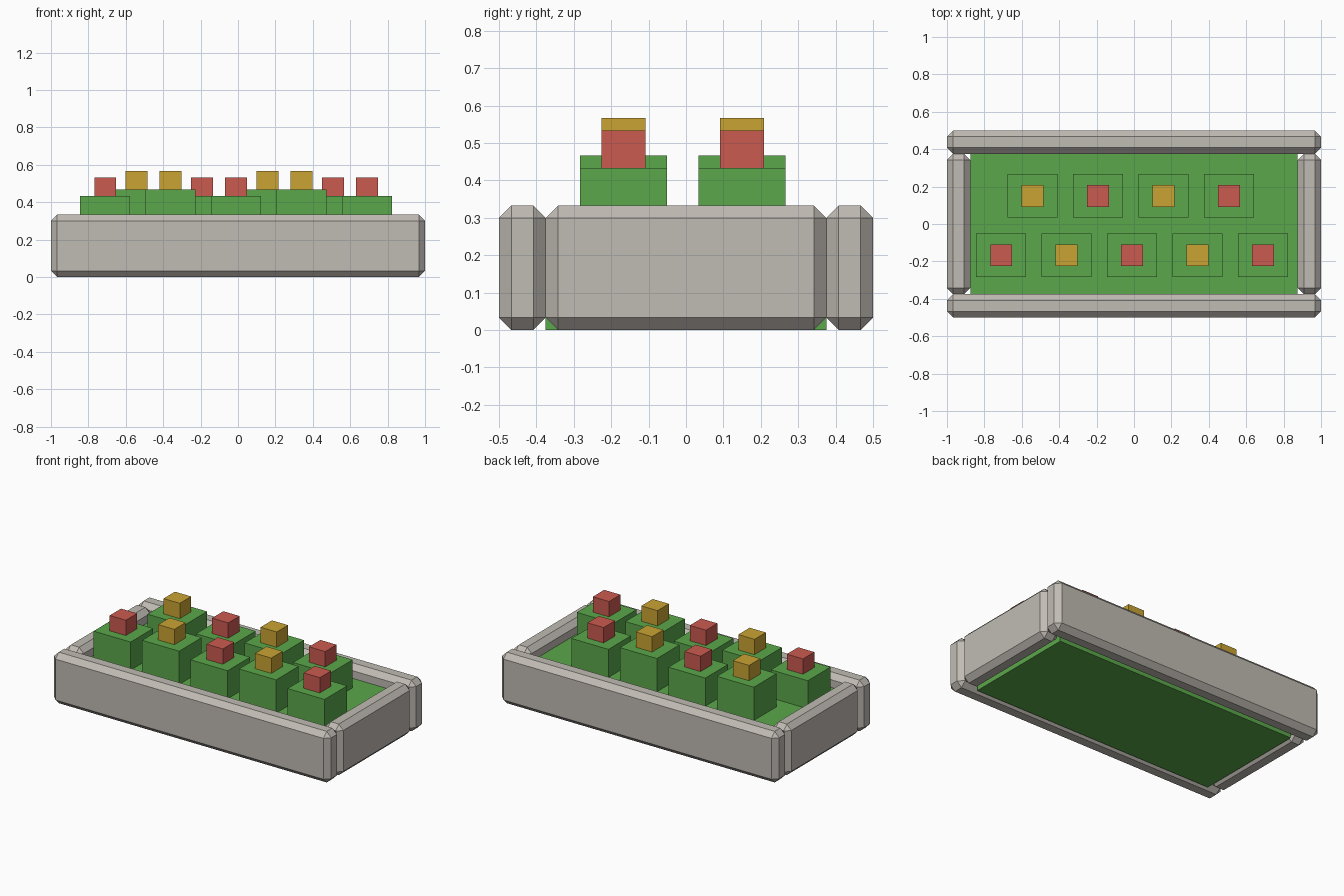
import bpy
import bmesh
from mathutils import Matrix, Vector

old = bpy.data.objects.get("Cube")
if old:
    bpy.data.objects.remove(old, do_unlink=True)


def make_material(name, color):
    mat = bpy.data.materials.new(name)
    mat.use_nodes = True
    mat.diffuse_color = (*color, 1)
    mat.node_tree.nodes["Principled BSDF"].inputs["Base Color"].default_value = (*color, 1)
    return mat


stone = make_material("pale stone", (0.53, 0.50, 0.455))
green = make_material("leaf green", (0.105, 0.39, 0.07))
red = make_material("flower red", (0.60, 0.105, 0.08))
yellow = make_material("flower yellow", (0.59, 0.37, 0.034))


def box(name, x, y, bottom, size, mat, chamfer=0):
    """Box standing on the given height, optionally with chamfered edges."""
    bm = bmesh.new()
    bmesh.ops.create_cube(bm, size=1, matrix=Matrix.Diagonal((*size, 1)))
    if chamfer:
        bmesh.ops.bevel(bm, geom=bm.edges[:], offset=chamfer, segments=1,
                        profile=0.5, affect='EDGES')
    mesh = bpy.data.meshes.new(name)
    bm.to_mesh(mesh)
    bm.free()
    mesh.materials.append(mat)
    obj = bpy.data.objects.new(name, mesh)
    obj.location = Vector((x, y, bottom + size[2] / 2))
    bpy.context.collection.objects.link(obj)
    return obj


# Planter walls
wall_height, thickness, chamfer = 0.333, 0.125, 0.033
for name, side in (("front", -1), ("back", 1)):
    box(name + "_wall", 0, side * 0.4375, 0, (2, thickness, wall_height), stone, chamfer)
for name, side in (("right", -1), ("left", 1)):
    box(name + "_wall", side * 0.9375, 0, 0, (thickness, 0.75, wall_height), stone, chamfer)

# Planted bed
bed_height = 0.25
box("planted_bed", 0, 0, 0, (1.75, 0.75, bed_height), green)

# Two staggered rows: short bushes carry red flowers, tall ones yellow
spacing = 0.35
rows = (("front", -0.71, -0.167, 5, 0), ("back", -0.543, 0.15, 4, 1))
for row, start, y, count, offset in rows:
    for i in range(count):
        tall = (i + offset) % 2 == 1
        x = start + i * spacing
        top = 0.467 if tall else 0.433
        box(f"{row}_bush_{i + 1}", x, y, bed_height,
            (0.267, 0.233, top - bed_height), green)
        box(f"{row}_flower_{i + 1}", x, y, top,
            (0.117, 0.117, 0.1), yellow if tall else red)
